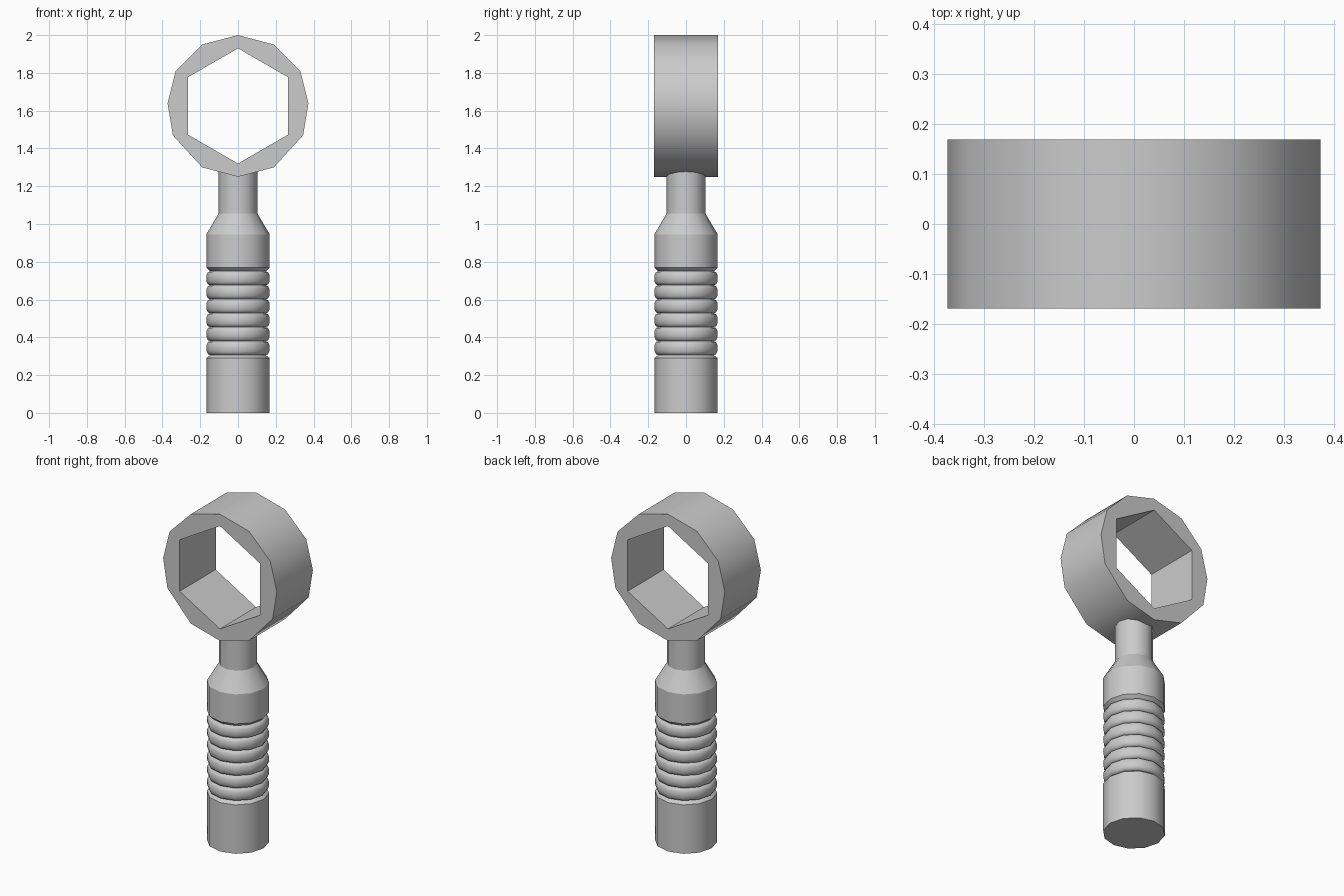
import bpy, bmesh
from math import sin, cos, pi, radians

old = bpy.data.objects.get("Cube")
if old:
    bpy.data.objects.remove(old, do_unlink=True)

SIDES = 12
DEPTH = 0.169          # half thickness of the ring head
CENTRE = 1.625         # height of the ring centre

metal = bpy.data.materials.new("light grey metal")
metal.use_nodes = True
colour = (0.6, 0.6, 0.6, 1)
metal.diffuse_color = colour
metal.node_tree.nodes["Principled BSDF"].inputs["Base Color"].default_value = colour


def finish(bm, name):
    bmesh.ops.recalc_face_normals(bm, faces=bm.faces)
    mesh = bpy.data.meshes.new(name)
    bm.to_mesh(mesh)
    bm.free()
    mesh.materials.append(metal)
    obj = bpy.data.objects.new(name, mesh)
    bpy.context.collection.objects.link(obj)
    return obj


def lathe(name, profile):
    """Revolve (radius, height, sharp) points about z and cap both ends."""
    bm = bmesh.new()
    rings = [[bm.verts.new((r * cos(2 * pi * i / SIDES), r * sin(2 * pi * i / SIDES), z))
              for i in range(SIDES)] for r, z, _ in profile]
    for low, high in zip(rings, rings[1:]):
        for i in range(SIDES):
            j = (i + 1) % SIDES
            bm.faces.new((low[i], low[j], high[j], high[i])).smooth = True
    bm.faces.new(rings[0])
    bm.faces.new(rings[-1])
    for ring, (_, _, sharp) in zip(rings, profile):
        for i in range(SIDES):
            bm.edges.get((ring[i], ring[(i + 1) % SIDES])).smooth = not sharp
    return finish(bm, name)


# Handle: plain base, six rounded grip ridges, shoulder and neck
R, GROOVE = 0.168, 0.147
START, PITCH, STEPS = 0.306, 0.074, 6
profile = [(R, 0, True), (R, 0.29, True)]
for ridge in range(6):
    for k in range(STEPS):
        a = pi * k / STEPS
        profile.append((GROOVE + (R - GROOVE) * sin(a) ** 0.8,
                        START + PITCH * (ridge + (1 - cos(a)) / 2), k == 0))
profile += [(GROOVE, START + 6 * PITCH, True), (R, 0.77, True), (R, 0.945, True),
            (0.103, 1.055, True), (0.103, 1.29, True)]
lathe("handle", profile)

# Ring head: twelve-sided outside with a hexagonal hole
half = [(0.19, 1.95), (0.33, 1.81), (0.373, 1.64), (0.345, 1.47), (0.19, 1.30)]
outline = [(0, 2)] + half + [(0, 1.25)] + [(-x, z) for x, z in reversed(half)]
hexagon = [(0.305 * sin(radians(60 * i)), CENTRE + 0.305 * cos(radians(60 * i)))
           for i in range(6)]

bm = bmesh.new()
layers = []
for y in (-DEPTH, DEPTH):
    outer = [bm.verts.new((x, y, z)) for x, z in outline]
    inner = [bm.verts.new((x, y, z)) for x, z in hexagon]
    layers.append((outer, inner))
    for i in range(6):
        j = (i + 1) % 6
        bm.faces.new((outer[2 * i], outer[2 * i + 1], outer[2 * j], inner[j], inner[i]))
for front, back in zip(*layers):
    n = len(front)
    for i in range(n):
        j = (i + 1) % n
        bm.faces.new((front[i], front[j], back[j], back[i]))
ring = finish(bm, "ring_head")
bpy.ops.object.select_all(action="DESELECT")
ring.select_set(True)
bpy.context.view_layer.objects.active = ring
bpy.ops.object.shade_smooth_by_angle(angle=radians(40))
